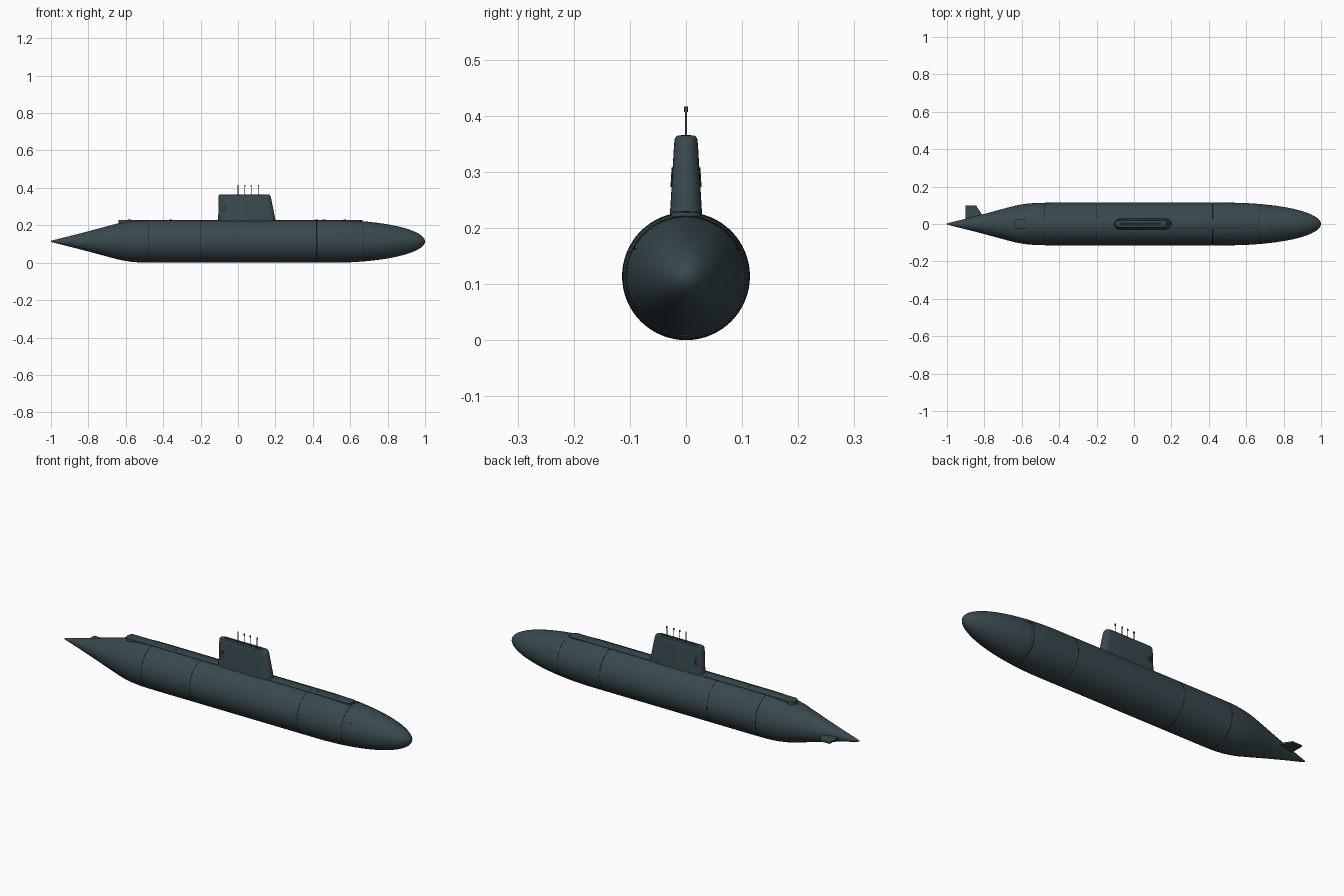
import bpy, bmesh, math

if "Cube" in bpy.data.objects:
    bpy.data.objects.remove(bpy.data.objects["Cube"], do_unlink=True)

R = 0.114          # hull radius, also the height of its axis
SEAMS = [-0.48, -0.2, 0.42, 0.67]
STERN = [(-1, 0.003), (-0.99, 0.006), (-0.9, 0.028), (-0.8, 0.054), (-0.7, 0.081),
         (-0.64, 0.097), (-0.61, 0.103), (-0.57, 0.109), (-0.52, 0.113), (-0.45, R)]


def material(name, rgb):
    m = bpy.data.materials.new(name)
    m.use_nodes = True
    m.diffuse_color = (*rgb, 1)
    m.node_tree.nodes["Principled BSDF"].inputs["Base Color"].default_value = (*rgb, 1)
    return m


slate = material("slate grey", (0.040, 0.066, 0.077))
dark = material("dark seam", (0.012, 0.020, 0.024))


def finish(bm, name, mats, smooth=35):
    bmesh.ops.recalc_face_normals(bm, faces=bm.faces)
    mesh = bpy.data.meshes.new(name)
    bm.to_mesh(mesh)
    bm.free()
    for m in mats:
        mesh.materials.append(m)
    ob = bpy.data.objects.new(name, mesh)
    bpy.context.collection.objects.link(ob)
    bpy.ops.object.select_all(action='DESELECT')
    ob.select_set(True)
    bpy.context.view_layer.objects.active = ob
    bpy.ops.object.shade_smooth_by_angle(angle=math.radians(smooth))
    return ob


def skin(bm, rings):
    """Join rings of points with quads and close both ends."""
    loops = [[bm.verts.new(p) for p in ring] for ring in rings]
    n = len(loops[0])
    for a, b in zip(loops, loops[1:]):
        for i in range(n):
            j = (i + 1) % n
            bm.faces.new((a[i], a[j], b[j], b[i]))
    bm.faces.new(loops[0])
    bm.faces.new(loops[-1])


def hull_radius(x):
    if x > 0.5:
        return R * math.sqrt(max(0, 1 - ((x - 0.5) / 0.5) ** 2))
    for (x0, r0), (x1, r1) in zip(STERN, STERN[1:]):
        if x <= x1:
            return r0 + (r1 - r0) * (x - x0) / (x1 - x0)
    return R


def stadium(z, x0, x1, w, e, n=12):
    """Round-ended outline from x0 to x1, half width w, end length e."""
    pts = []
    for c, s in ((x1 - e, -90), (x0 + e, 90)):
        for i in range(n + 1):
            a = math.radians(s + 180 * i / n)
            pts.append((c + e * math.cos(a), w * math.sin(a), z))
    return pts


def loft(name, sections, mat=slate):
    bm = bmesh.new()
    skin(bm, [stadium(*s) for s in sections])
    return finish(bm, name, [mat])


def box(name, center, size, mat, tilt=0):
    bpy.ops.mesh.primitive_cube_add(size=1, location=center, rotation=(tilt, 0, 0))
    ob = bpy.context.object
    ob.name = name
    ob.scale = size
    ob.data.materials.append(mat)
    return ob


# Hull: turned profile with fine section grooves
stations = [(x, hull_radius(x)) for x, _ in STERN]
stations += [(0.5 + 0.5 * math.sin(math.radians(a)), 0) for a in range(0, 88, 4)]
stations += [(0.9995, 0)]
stations = [(x, hull_radius(x)) for x, _ in stations]
for s in SEAMS:
    r = hull_radius(s)
    stations += [(s - 0.0012, r), (s - 0.001, r - 0.001), (s + 0.001, r - 0.001), (s + 0.0012, r)]
stations.sort()
bm = bmesh.new()
SIDES = 64
skin(bm, [[(x, r * math.cos(math.tau * i / SIDES), R + r * math.sin(math.tau * i / SIDES))
           for i in range(SIDES)] for x, r in stations])
for f in bm.faces:
    x = f.calc_center_median().x
    f.material_index = int(any(abs(x - s) < 0.0013 for s in SEAMS))
finish(bm, "hull", [slate, dark])

# Deck casing, a low flat strip along the top
loft("deck_casing", [(0.205, -0.638, 0.665, 0.026, 0.02),
                     (0.2275, -0.638, 0.665, 0.026, 0.02),
                     (0.2295, -0.635, 0.662, 0.023, 0.018)])

# Sail with sloping front and rounded crown
loft("sail", [(0.20, -0.107, 0.205, 0.031, 0.03),
              (0.235, -0.106, 0.199, 0.028, 0.03),
              (0.345, -0.104, 0.177, 0.0215, 0.025),
              (0.357, -0.103, 0.173, 0.0205, 0.024),
              (0.363, -0.100, 0.168, 0.018, 0.022),
              (0.365, -0.095, 0.162, 0.014, 0.018)])
loft("sail_top_well", [(0.364, -0.08, 0.145, 0.009, 0.01),
                       (0.3655, -0.08, 0.145, 0.009, 0.01)], dark)

# Masts with thicker heads
for i, x in enumerate((0.0, 0.037, 0.07, 0.11)):
    for part, r, z0, z1 in (("mast", 0.0016, 0.35, 0.41), ("mast_head", 0.0035, 0.407, 0.416)):
        bpy.ops.mesh.primitive_cylinder_add(vertices=12, radius=r, depth=z1 - z0,
                                            location=(x, 0, (z0 + z1) / 2))
        ob = bpy.context.object
        ob.name = f"{part}_{i + 1}"
        ob.data.materials.append(slate)

# Stern fin on the far side
bm = bmesh.new()
plan = [(-0.9, 0.015), (-0.9, 0.1), (-0.845, 0.1), (-0.812, 0.05), (-0.81, 0.015)]
skin(bm, [[(x, y, R + h) for x, y in plan] for h in (-0.004, 0.004)])
finish(bm, "stern_fin", [slate])

# Sail side doors and bow vents, mirrored
for side, label in ((-1, "front"), (1, "back")):
    for k in range(2):
        box(f"{label}_sail_door_{k + 1}", (-0.082 + 0.012 * k, side * 0.0252, 0.29),
            (0.004, 0.003, 0.035), dark, side * 0.06)
    for k in range(3):
        x, a = 0.68 + 0.018 * k, math.radians(28)
        r = hull_radius(x)
        box(f"{label}_bow_vent_{k + 1}", (x, side * r * math.cos(a), R + r * math.sin(a)),
            (0.008, 0.0015, 0.004), dark, side * a)

# Deck hatches
for i, x in enumerate((-0.58, -0.36, 0.42, 0.46, 0.57)):
    bpy.ops.mesh.primitive_cylinder_add(vertices=20, radius=0.007, depth=0.002,
                                        location=(x, 0, 0.2295))
    bpy.context.object.name = f"deck_hatch_{i + 1}"
    bpy.context.object.data.materials.append(slate)
